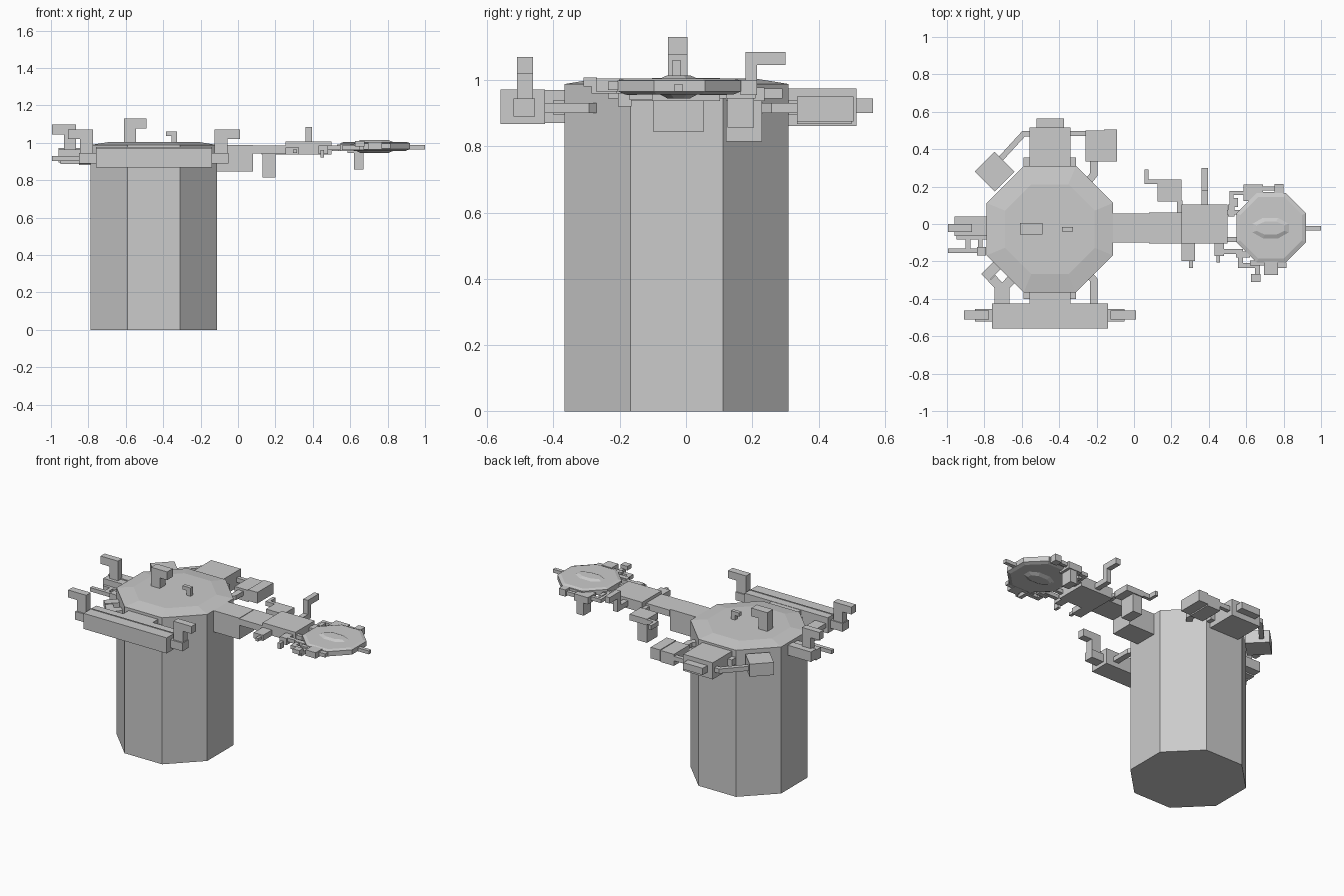
import bpy, bmesh, math
from mathutils import Matrix, Vector


def finish(name, bm):
    bmesh.ops.recalc_face_normals(bm, faces=bm.faces)
    me = bpy.data.meshes.new(name)
    bm.to_mesh(me)
    bm.free()
    ob = bpy.data.objects.new(name, me)
    bpy.context.collection.objects.link(ob)
    return ob


def add_box(bm, x0, x1, y0, y1, z0, z1):
    m = (Matrix.Translation(((x0 + x1) / 2, (y0 + y1) / 2, (z0 + z1) / 2))
         @ Matrix.Diagonal((x1 - x0, y1 - y0, z1 - z0, 1)))
    bmesh.ops.create_cube(bm, size=1, matrix=m)


def boxes(name, *dims):
    bm = bmesh.new()
    for d in dims:
        add_box(bm, *d)
    return finish(name, bm)


def strut(name, pts, w, z0, z1):
    """Flat bar following a path in plan, with mitred corners."""
    ps = [Vector(p) for p in pts]
    dirs = [(b - a).normalized() for a, b in zip(ps, ps[1:])]
    sides = [Vector((-d.y, d.x)) for d in dirs]
    bm = bmesh.new()
    rings = []
    for i, p in enumerate(ps):
        a, b = sides[max(i - 1, 0)], sides[min(i, len(sides) - 1)]
        n = (a + b).normalized()
        n = n * (w / 2 / n.dot(a))
        rings.append([bm.verts.new((q.x, q.y, z)) for q, z in
                      ((p - n, z0), (p + n, z0), (p + n, z1), (p - n, z1))])
    for r, s in zip(rings, rings[1:]):
        for k in range(4):
            bm.faces.new((r[k], r[(k + 1) % 4], s[(k + 1) % 4], s[k]))
    bm.faces.new(rings[0])
    bm.faces.new(rings[-1])
    return finish(name, bm)


def octagon(name, cx, cy, levels):
    """Stack of octagon rings: (z, half width x, half width y)."""
    bm = bmesh.new()
    k = 1 / math.cos(math.pi / 8)
    rings = []
    for z, rx, ry in levels:
        rings.append([bm.verts.new((cx + rx * k * math.cos(math.pi / 8 + i * math.pi / 4),
                                    cy + ry * k * math.sin(math.pi / 8 + i * math.pi / 4), z))
                      for i in range(8)])
    for r, s in zip(rings, rings[1:]):
        for i in range(8):
            bm.faces.new((r[i], r[(i + 1) % 8], s[(i + 1) % 8], s[i]))
    bm.faces.new(rings[0])
    bm.faces.new(rings[-1])
    return finish(name, bm)


def turned_box(name, x, y, sx, sy, z0, z1, deg):
    ob = boxes(name, (-sx / 2, sx / 2, -sy / 2, sy / 2, z0, z1))
    ob.data.transform(Matrix.Translation((x, y, 0)) @ Matrix.Rotation(math.radians(deg), 4, 'Z'))
    return ob


# Main column with very shallow cap
octagon("column", -0.45, -0.028, [(0, .338, .338), (.988, .338, .338), (1.004, .24, .24)])

# Masts on the column roof
boxes("roof_mast", (-.61, -.545, -.055, .005, .99, 1.13), (-.545, -.49, -.055, .005, 1.075, 1.13))
boxes("small_roof_mast", (-.355, -.325, -.04, -.016, .99, 1.06), (-.385, -.355, -.04, -.016, 1.035, 1.06))

# Front beam with bracket and mast at both ends
boxes("front_beam", (-.76, -.14, -.56, -.425, .867, .972))
boxes("front_beam_rail", (-.76, -.14, -.485, -.479, .97, .976))
for side in (-1, 1):
    def mx(a, b):
        return tuple(sorted((-.45 + side * a, -.45 + side * b)))
    boxes("beam_mast",
          (*mx(.30, .40), -.52, -.455, .89, .945),
          (*mx(.325, .395), -.51, -.462, .92, 1.07),
          (*mx(.395, .46), -.51, -.462, 1.02, 1.07))

# Necks joining front beam and rear module to the column
boxes("front_neck", (-.56, -.34, -.43, -.35, .87, .97), (-.59, -.31, -.40, -.35, .895, .94))
boxes("rear_module", (-.56, -.34, .29, .515, .862, .974), (-.59, -.31, .30, .355, .895, .94),
      (-.52, -.375, .515, .565, .9, .945))

# Struts around the column
strut("front_right_strut", [(-.25, -.26), (-.215, -.30), (-.215, -.43)], .04, .9, .93)
strut("rear_right_strut", [(-.25, .22), (-.215, .265), (-.215, .35)], .04, .9, .93)
strut("front_left_stem", [(-.705, -.43), (-.705, -.34)], .08, .9, .93)
strut("front_left_fork", [(-.64, -.28), (-.705, -.35), (-.76, -.29)], .05, .9, .93)
turned_box("fork_pad", -.765, -.255, .09, .055, .895, .935, 45)
strut("fork_link", [(-.78, -.25), (-.70, -.19)], .03, .9, .93)

# Rear side boxes
boxes("rear_side_box", (-.26, -.16, .335, .5, .867, .945), (-.16, -.09, .335, .505, .875, .95),
      (-.35, -.25, .47, .497, .9, .93))
turned_box("rear_left_box", -.745, .28, .15, .15, .88, .965, 45)
strut("rear_left_strut", [(-.73, .33), (-.59, .483), (-.55, .483)], .03, .905, .935)

# Left module with mast and rod
boxes("left_module", (-.96, -.78, -.015, .04, .905, .972), (-.96, -.78, -.065, -.015, .895, .965),
      (-.95, -.78, -.083, -.06, .885, .925))
boxes("left_mast", (-.93, -.865, -.043, .0, .93, 1.098), (-.995, -.93, -.043, .0, 1.045, 1.098))
boxes("left_rod", (-.995, -.83, -.155, -.13, .902, .928), (-.84, -.79, -.168, -.122, .893, .937),
      (-.90, -.875, -.14, -.07, .902, .925), (-.835, -.81, -.13, -.07, .902, .925))

# Arm sections
boxes("arm_root", (-.13, .08, -.1, .055, .845, .988))
boxes("arm_middle", (.08, .255, -.103, .062, .942, .985))
boxes("arm_outer", (.255, .5, -.103, .103, .937, 1.006))

# Arm attachments
boxes("hanging_box", (.125, .255, .12, .237, .937, .978), (.13, .2, .12, .23, .815, .94),
      (.23, .258, .055, .125, .945, .97))
strut("hanging_box_rod", [(.135, .226), (.066, .226), (.066, .292)], .022, .945, .975)
boxes("arm_mast", (.36, .395, .1, .215, .955, .99), (.36, .395, .18, .215, .97, 1.085),
      (.36, .395, .215, .3, 1.045, 1.085))
boxes("arm_side_box", (.255, .325, -.197, -.1, .937, .975), (.295, .315, -.235, -.19, .945, .965))
boxes("arm_side_plug", (.43, .482, -.17, -.1, .94, .985), (.44, .46, -.205, -.165, .92, .96))

# Disc at the arm tip with raised core
octagon("disc", .733, -.02, [(.957, .165, .165), (.966, .186, .186), (.998, .186, .186), (1.005, .165, .165)])
octagon("disc_core", .73, -.022, [(.945, .075, .035), (.957, .1, .057), (1.004, .1, .057), (1.014, .075, .035)])
boxes("disc_steps", (.66, .8, -.205, -.17, .968, .995), (.66, .8, .14, .17, .968, .995))
boxes("tip_rod", (.91, 1.0, -.035, -.01, .965, .988))
boxes("tip_links", (.49, .57, .05, .075, .96, .985), (.49, .57, -.095, -.07, .96, .985))

# Rods and boxes around the disc
boxes("rear_tip_box", (.585, .69, .122, .21, .945, .99), (.62, .672, .125, .205, .857, .95),
      (.68, .78, .178, .2, .96, .985), (.75, .798, .165, .215, .955, 1.0))
strut("rear_tip_strut", [(.52, .04), (.52, .105)], .035, .955, .985)
strut("rear_tip_bend", [(.522, .1), (.522, .165), (.6, .165)], .022, .96, .985)
boxes("rear_tip_joint", (.53, .555, .09, .14, .955, .99))
strut("front_tip_strut", [(.47, -.148), (.57, -.148), (.57, -.222), (.66, -.222), (.66, -.285)],
      .026, .96, .985)
boxes("front_tip_box", (.695, .77, -.272, -.2, .965, 1.005), (.545, .62, -.18, -.148, .955, .99),
      (.625, .675, -.31, -.268, .98, 1.008), (.62, .74, -.222, -.195, .965, .995),
      (.76, .815, -.235, -.205, .97, .995))
